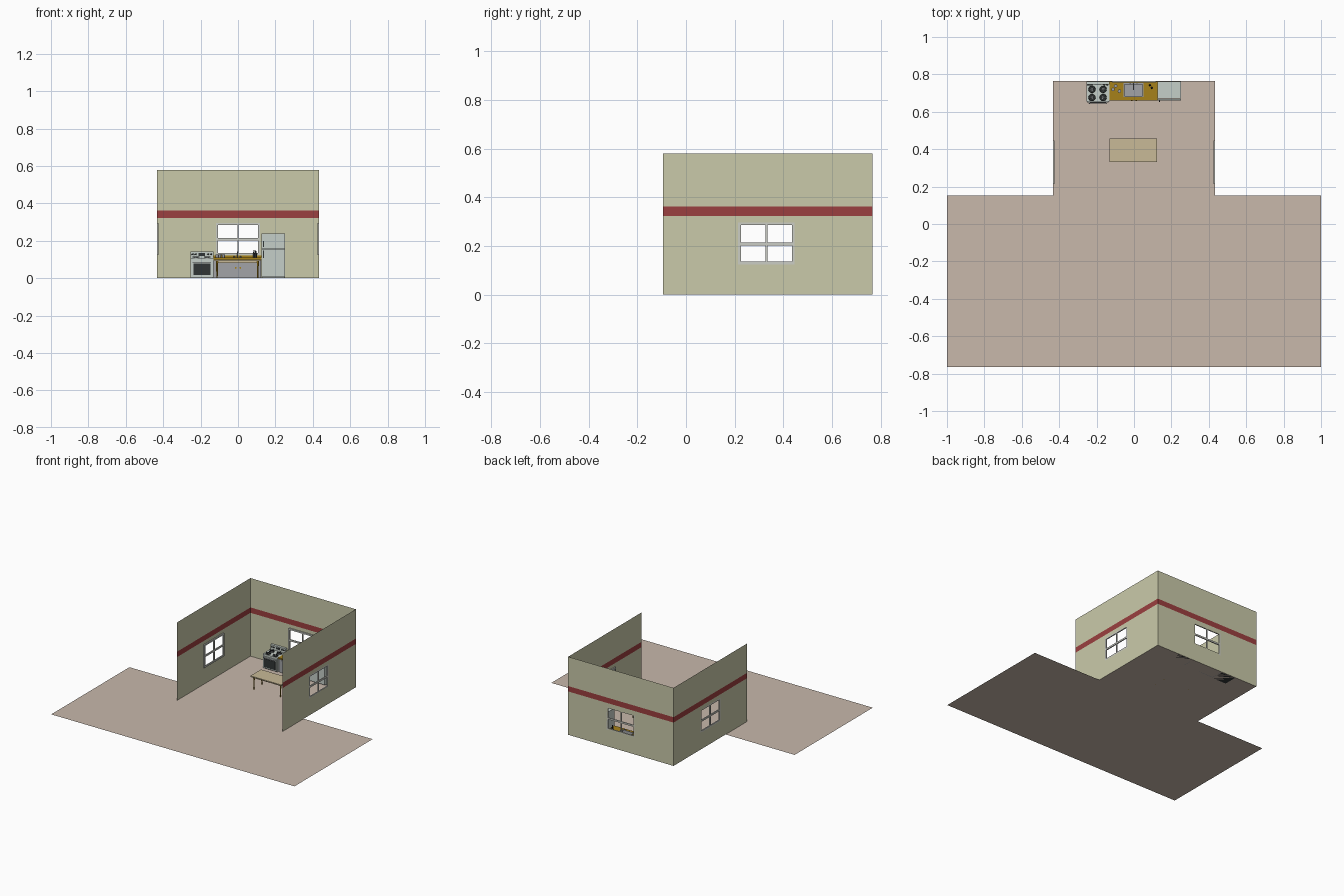
import bpy, bmesh, math
from mathutils import Matrix, Vector

if "Cube" in bpy.data.objects:
    bpy.data.objects.remove(bpy.data.objects["Cube"])


def mat(name, r, g, b):
    m = bpy.data.materials.new(name)
    m.diffuse_color = (r, g, b, 1)
    m.use_nodes = True
    m.node_tree.nodes["Principled BSDF"].inputs["Base Color"].default_value = m.diffuse_color
    return m


OLIVE = mat("olive_paint", .59, .59, .40)
RED = mat("red_paint", .33, .05, .05)
TAN = mat("floor_tan", .58, .48, .41)
FRAME = mat("frame_grey", .60, .61, .56)
ENAMEL = mat("enamel", .56, .62, .58)
DARK = mat("dark", .03, .035, .035)
STEEL = mat("steel", .36, .37, .39)
GOLD = mat("golden_wood", .38, .22, .01)
WOOD = mat("table_wood", .58, .49, .31)


def finish(name, bm, *mats):
    me = bpy.data.meshes.new(name)
    bm.to_mesh(me)
    bm.free()
    for m in mats:
        me.materials.append(m)
    ob = bpy.data.objects.new(name, me)
    bpy.context.collection.objects.link(ob)
    return ob


def boxes(name, m, *bounds):
    """Boxes given as (x0, x1, y0, y1, z0, z1), joined in one object."""
    bm = bmesh.new()
    for x0, x1, y0, y1, z0, z1 in bounds:
        mx = Matrix.Translation(((x0 + x1) / 2, (y0 + y1) / 2, (z0 + z1) / 2))
        bmesh.ops.create_cube(bm, size=1, matrix=mx @ Matrix.Diagonal((x1 - x0, y1 - y0, z1 - z0, 1)))
    return finish(name, bm, m)


def rods(name, m, *ends, n=12):
    """Tapered cylinders given as (start, end, radius0, radius1)."""
    bm = bmesh.new()
    for a, b, r0, r1 in ends:
        a, b = Vector(a), Vector(b)
        d = b - a
        mx = Matrix.Translation((a + b) / 2) @ d.to_track_quat('Z', 'Y').to_matrix().to_4x4()
        bmesh.ops.create_cone(bm, cap_ends=True, segments=n, radius1=r0, radius2=r1,
                              depth=d.length, matrix=mx)
    return finish(name, bm, m)


def wall(name, origin, direction, length, h0, h1):
    """Thin wall with a painted stripe and one window opening."""
    o, d = Vector(origin), Vector(direction)
    us, zs = [0, h0, h1, length], [0, .135, .285, .322, .362, .58]
    bm = bmesh.new()
    g = [[bm.verts.new(o + d * u + Vector((0, 0, z))) for z in zs] for u in us]
    for i in range(3):
        for j in range(5):
            if (i, j) != (1, 1):
                f = bm.faces.new((g[i][j], g[i + 1][j], g[i + 1][j + 1], g[i][j + 1]))
                f.material_index = int(j == 3)
    finish(name, bm, OLIVE, RED)


def window(name, origin, direction, inward, h0, h1):
    """Frame on the inside of the wall plus crossing bars."""
    o, d, n = Vector(origin), Vector(direction), Vector(inward)
    c, b = (h0 + h1) / 2, .011
    bars = [(h0 - b, h0, .124, .296), (h1, h1 + b, .124, .296), (h0, h1, .124, .135),
            (h0, h1, .285, .296), (c - .004, c + .004, .135, .285),
            (h0, c - .004, .202, .214), (c + .004, h1, .202, .214)]
    out = []
    for u0, u1, z0, z1 in bars:
        p, q = o + d * u0, o + d * u1 + n * .008
        out.append((min(p.x, q.x), max(p.x, q.x), min(p.y, q.y), max(p.y, q.y), z0, z1))
    boxes(name, FRAME, *out)


# T-shaped floor
bm = bmesh.new()
half = [(1, -.765), (1, .153), (.433, .153), (.433, .765)]
outline = half + [(-x, y) for x, y in reversed(half)]
bm.faces.new([bm.verts.new((x, y, 0)) for x, y in outline])
finish("floor", bm, TAN)

# Walls and windows
X, Y0, Y1 = .433, -.095, .765
for side, s in (("left", -1), ("right", 1)):
    wall(side + "_wall", (s * X, Y0, 0), (0, 1, 0), Y1 - Y0, .32, .53)
    window(side + "_window", (s * X, Y0, 0), (0, 1, 0), (-s, 0, 0), .32, .53)
wall("back_wall", (-X, Y1, 0), (1, 0, 0), 2 * X, X - .106, X + .106)
window("back_window", (-X, Y1, 0), (1, 0, 0), (0, -1, 0), X - .106, X + .106)

# Stove
boxes("stove_body", ENAMEL, (-.255, -.132, .655, .762, .005, .108),
      (-.255, -.132, .745, .762, .108, .142))
boxes("stove_base", DARK, (-.25, -.137, .662, .758, 0, .005))
boxes("oven_door", ENAMEL, (-.25, -.137, .65, .655, .008, .094))
boxes("oven_glass", DARK, (-.239, -.148, .648, .65, .016, .078))
boxes("oven_handle", STEEL, (-.242, -.145, .641, .645, .084, .088),
      (-.24, -.236, .645, .65, .084, .088), (-.151, -.147, .645, .65, .084, .088))
boxes("stove_display", DARK, (-.21, -.177, .7435, .745, .12, .135))
rods("stove_knobs", DARK, *[((x, .745, .128), (x, .74, .128), .005, .004)
                            for x in (-.243, -.227, -.16, -.144)])
burners = [(x, y) for x in (-.225, -.165) for y in (.676, .72)]
rods("burner_plates", DARK, *[((x, y, .108), (x, y, .111), .019, .017) for x, y in burners], n=20)
rods("burner_caps", STEEL, *[((x, y, .111), (x, y, .114), .008, .007) for x, y in burners])
boxes("burner_grates", DARK, *[b for x, y in burners for b in
      ((x - .018, x + .018, y - .0015, y + .0015, .114, .117),
       (x - .0015, x + .0015, y - .018, y + .018, .114, .117))])

# Sink cabinet with counter and doors
boxes("cabinet", STEEL, (-.13, .124, .668, .672, .0, .1), (-.13, -.126, .672, .762, 0, .1),
      (.12, .124, .672, .762, 0, .1))
boxes("cabinet_doors", STEEL, (-.108, -.002, .664, .668, .012, .09), (.002, .108, .664, .668, .012, .09))
rods("door_knobs", GOLD, *[((x, .664, .055), (x, .657, .055), .003, .005) for x in (-.012, .012)])
boxes("counter", GOLD, (-.132, -.055, .66, .763, .1, .11), (.05, .125, .66, .763, .1, .11),
      (-.055, .05, .66, .68, .1, .11), (-.055, .05, .755, .763, .1, .11),
      (-.132, .125, .759, .763, .11, .122))
boxes("sink", STEEL, (-.055, .05, .68, .755, .078, .081), (-.055, -.051, .68, .755, .081, .112),
      (.046, .05, .68, .755, .081, .112), (-.051, .046, .68, .684, .081, .112),
      (-.051, .046, .745, .755, .081, .112))
rods("faucet", STEEL, ((-.002, .75, .112), (-.002, .75, .142), .003, .003),
     ((-.002, .751, .141), (-.002, .718, .141), .0025, .0025),
     ((-.002, .719, .142), (-.002, .719, .132), .0025, .0025),
     ((-.02, .75, .112), (-.02, .75, .12), .004, .004),
     ((.016, .75, .112), (.016, .75, .12), .004, .004))

# Small things on the counter
rods("cups", STEEL, *[((x, y, .11), (x, y, .126), .007, .009)
                      for x, y in ((-.098, .738), (-.078, .71), (-.112, .72))])
rods("bottles", DARK, *[p for x, y in ((.085, .742), (.095, .728)) for p in
     (((x, y, .11), (x, y, .132), .006, .006), ((x, y, .132), (x, y, .15), .005, .002))])

# Fridge
boxes("fridge_body", ENAMEL, (.126, .25, .67, .763, .005, .24))
boxes("fridge_feet", DARK, (.13, .246, .675, .76, 0, .005))
boxes("fridge_doors", ENAMEL, (.126, .25, .66, .669, .008, .156), (.126, .25, .66, .669, .16, .24))
boxes("fridge_handles", DARK, (.134, .138, .653, .66, .108, .148), (.134, .138, .653, .66, .167, .2))

# Table
boxes("table_top", WOOD, (-.13, .124, .332, .456, .092, .1))
boxes("table_apron", WOOD, *[(-.112, .106, y - .002, y + .002, .082, .092) for y in (.349, .439)],
      *[(x - .002, x + .002, .351, .437, .082, .092) for x in (-.11, .104)])
rods("table_legs", GOLD, *[((x, y, 0), (x, y, .092), .0035, .0055)
                           for x in (-.112, .106) for y in (.348, .44)])

# Smooth only the round parts
bpy.ops.object.select_all(action='DESELECT')
for ob in bpy.data.objects:
    if ob.name in {"faucet", "cups", "bottles", "table_legs", "burner_plates", "door_knobs"}:
        ob.select_set(True)
        bpy.context.view_layer.objects.active = ob
bpy.ops.object.shade_smooth_by_angle(angle=math.radians(40))
